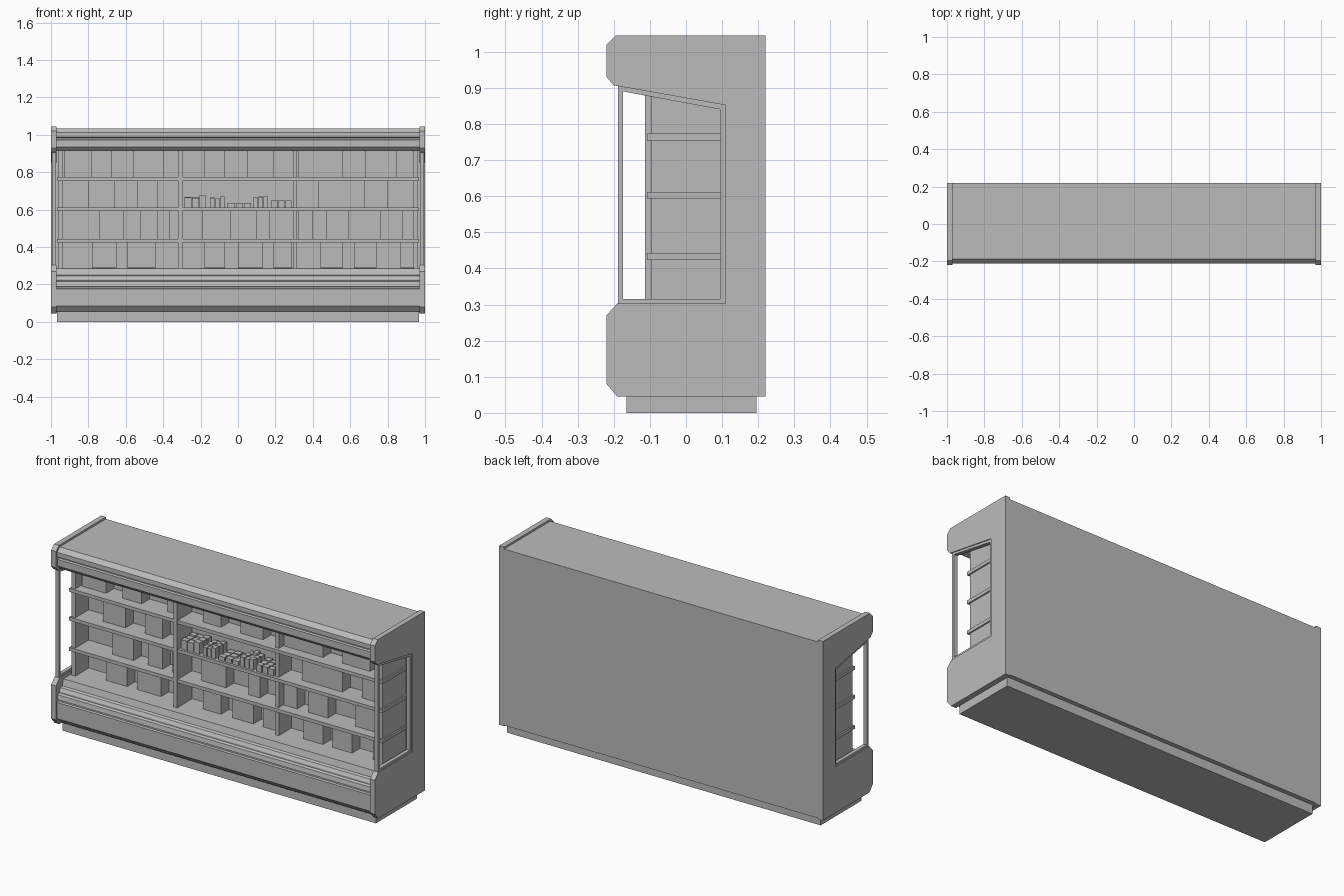
import bpy
import bmesh
import random

random.seed(4)
cube = bpy.data.objects.get("Cube")
if cube:
    bpy.data.objects.remove(cube, do_unlink=True)

# One painted-metal grey for the whole cabinet
grey = bpy.data.materials.new("cabinet grey")
grey.use_nodes = True
colour = (0.5, 0.5, 0.5, 1)
grey.diffuse_color = colour
grey.node_tree.nodes["Principled BSDF"].inputs["Base Color"].default_value = colour


def finish(name, bm):
    bmesh.ops.recalc_face_normals(bm, faces=bm.faces)
    mesh = bpy.data.meshes.new(name)
    bm.to_mesh(mesh)
    bm.free()
    mesh.materials.append(grey)
    obj = bpy.data.objects.new(name, mesh)
    bpy.context.collection.objects.link(obj)
    return obj


def add_box(bm, x, y, z):
    verts = bmesh.ops.create_cube(bm, size=1)["verts"]
    for v in verts:
        v.co = [lo + (c + 0.5) * (hi - lo) for c, (lo, hi) in zip(v.co, (x, y, z))]


def box(name, x, y, z):
    bm = bmesh.new()
    add_box(bm, x, y, z)
    return finish(name, bm)


def extrude(name, profile, x0, x1):
    """Extrude a (y, z) outline along x."""
    bm = bmesh.new()
    face = bm.faces.new([bm.verts.new((x0, y, z)) for y, z in profile])
    moved = bmesh.ops.extrude_face_region(bm, geom=[face])["geom"]
    for v in moved:
        if isinstance(v, bmesh.types.BMVert):
            v.co.x = x1
    return finish(name, bm)


def ring(name, outer, inner, x0, x1):
    """Window frame between two matching (y, z) outlines."""
    bm = bmesh.new()
    loops = [[bm.verts.new((x, y, z)) for y, z in pts]
             for x, pts in ((x0, outer), (x1, outer), (x1, inner), (x0, inner))]
    n = len(outer)
    for a, b in zip(loops, loops[1:] + loops[:1]):
        for i in range(n):
            j = (i + 1) % n
            bm.faces.new((a[i], a[j], b[j], b[i]))
    return finish(name, bm)


# Plinth
box("plinth", (-0.968, 0.968), (-0.165, 0.195), (0, 0.06))

# Main shell: base nose, deck, rear wall and canopy in one C profile
nose = [(-0.185, 0.055), (-0.212, 0.085), (-0.212, 0.175), (-0.2, 0.178),
        (-0.2, 0.186), (-0.21, 0.19), (-0.205, 0.215), (-0.19, 0.22),
        (-0.19, 0.228), (-0.18, 0.245), (-0.165, 0.25), (-0.155, 0.285)]
canopy = [(-0.165, 0.915), (-0.185, 0.912), (-0.208, 0.935), (-0.208, 0.972),
          (-0.198, 0.976), (-0.198, 0.983), (-0.21, 0.987), (-0.21, 1.012),
          (-0.188, 1.034)]
shell = [(0.22, 0.05)] + nose + [(0.11, 0.288), (0.11, 0.915)] + canopy + [(0.22, 1.034)]
extrude("cabinet_shell", shell, -0.971, 0.971)

# End panels with a window opening and a slim frame
end = [(0.22, 0.045), (-0.19, 0.045), (-0.22, 0.08), (-0.22, 0.27),
       (-0.19, 0.303), (0.11, 0.303), (0.11, 0.852), (-0.2, 0.907),
       (-0.22, 0.93), (-0.22, 1.02), (-0.195, 1.045), (0.22, 1.045)]
frame_outer = [(-0.188, 0.3), (0.112, 0.3), (0.112, 0.853), (-0.188, 0.906)]
frame_inner = [(-0.174, 0.315), (0.096, 0.315), (0.096, 0.84), (-0.174, 0.89)]
for side, s in (("left", 1), ("right", -1)):
    extrude(side + "_end_panel", end, s * 0.97, s)
    ring(side + "_window_frame", frame_outer, frame_inner, s * 0.974, s * 0.995)
    box(side + "_end_upright", sorted((s * 0.937, s * 0.96)), (-0.097, 0.115), (0.285, 0.918))

# Interior backing and uprights between bays
box("interior_backing", (-0.95, 0.95), (0.02, 0.115), (0.285, 0.918))
box("front_divider", (-0.32, -0.297), (-0.113, 0.03), (0.285, 0.918))
box("rear_divider", (0.295, 0.315), (-0.09, 0.03), (0.285, 0.918))

# Shelves
shelf_tops = (0.443, 0.612, 0.773)
for top in shelf_tops:
    box("shelf", (-0.968, 0.968), (-0.108, 0.11), (top - 0.019, top))

# Tall packages, one row per level from deck upward
rows = [
    [(-.78, -.65), (-.59, -.44), (-.18, -.07), (0, .13), (.19, .29), (.44, .56), (.62, .74), (.87, .94)],
    [(-.74, -.61), (-.52, -.43), (-.37, -.32), (-.19, -.04), (.1, .17), (.32, .4), (.47, .59), (.76, .88)],
    [(-.8, -.66), (-.54, -.43), (.43, .68), (.8, .94)],
    [(-.93, -.78), (-.68, -.56), (-.4, -.32), (-.18, -.07), (.05, .19), (.32, .56), (.68, .85)],
]
floors = (0.287,) + shelf_tops
ceilings = [t - 0.019 for t in shelf_tops] + [0.916]
for spans, low, high in zip(rows, floors, ceilings):
    bm = bmesh.new()
    for span in spans:
        add_box(bm, span, (-0.05, 0.03), (low, high))
    finish("tall_packages", bm)

# Small goods in the middle bay: groups of (start, end, height)
bm = bmesh.new()
for x0, x1, height in ((-.285, -.165, .065), (-.15, -.07, .06), (-.055, .075, .025),
                       (.08, .165, .06), (.18, .29, .04)):
    count = 3
    step = (x1 - x0) / count
    for i in range(count):
        for k in range(3):
            x = x0 + i * step
            y = -0.095 + k * 0.036
            h = height * random.uniform(0.75, 1)
            add_box(bm, (x, x + step * 0.88), (y, y + 0.03), (0.612, 0.612 + h))
finish("small_goods", bm)
